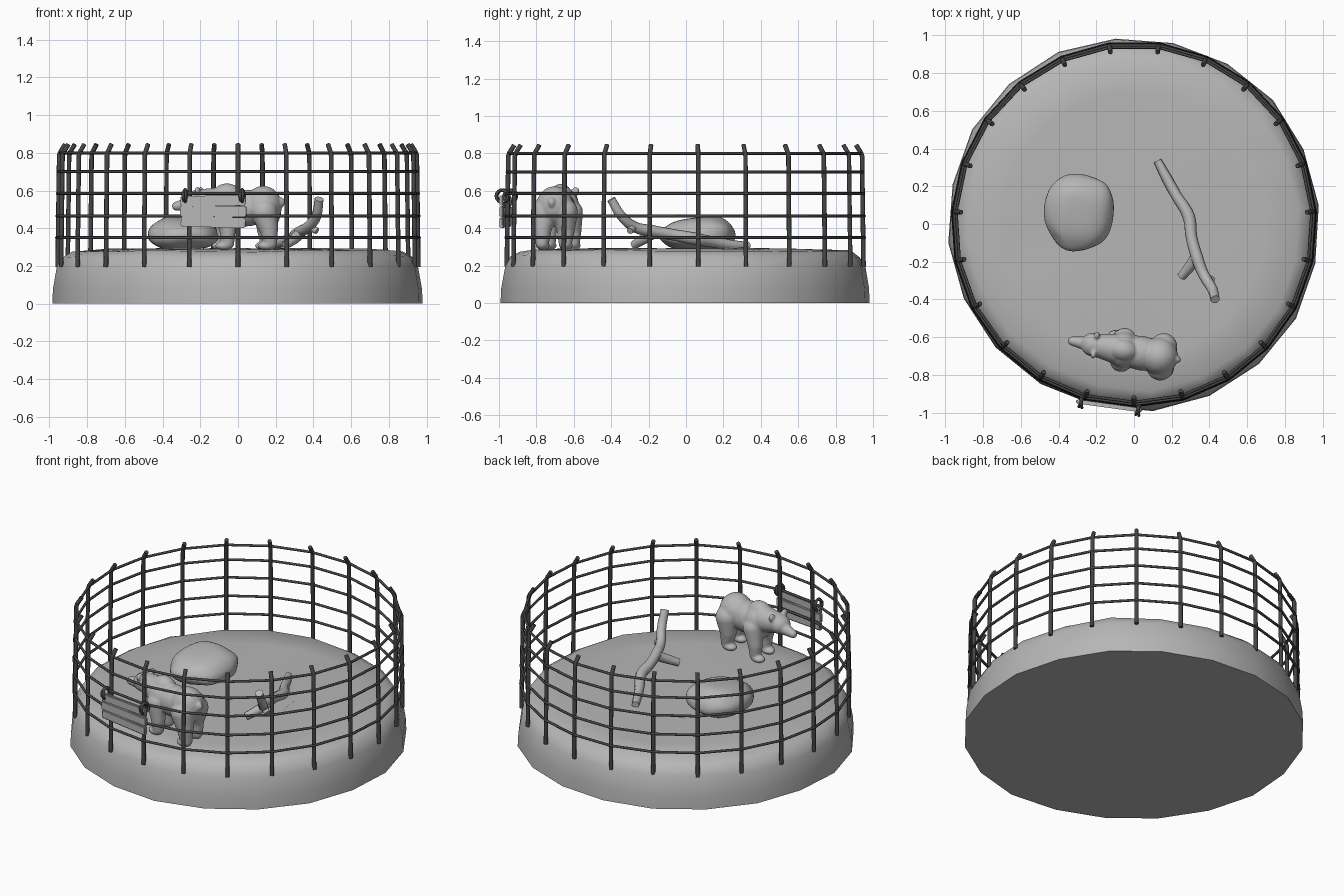
import bpy, bmesh, math, random
from mathutils import Vector, Matrix, noise

if "Cube" in bpy.data.objects:
    bpy.data.objects.remove(bpy.data.objects["Cube"])

random.seed(4)


def material(name, v):
    m = bpy.data.materials.new(name)
    m.diffuse_color = (v, v, v, 1)
    m.use_nodes = True
    m.node_tree.nodes["Principled BSDF"].inputs["Base Color"].default_value = m.diffuse_color
    return m


STONE = material("light grey", 0.47)
METAL = material("dark grey", 0.06)


def add_mesh(name, bm, mat, angle=None):
    bmesh.ops.recalc_face_normals(bm, faces=bm.faces)
    me = bpy.data.meshes.new(name)
    bm.to_mesh(me)
    bm.free()
    me.materials.append(mat)
    ob = bpy.data.objects.new(name, me)
    bpy.context.collection.objects.link(ob)
    if angle:
        select(ob)
        bpy.ops.object.shade_smooth_by_angle(angle=math.radians(angle))
    return ob


def select(ob):
    bpy.ops.object.select_all(action='DESELECT')
    ob.select_set(True)
    bpy.context.view_layer.objects.active = ob


def tubes(name, paths, radius, mat, closed=False, smooth_path=False):
    """Round tubes along paths; a fourth value scales the radius."""
    cu = bpy.data.curves.new(name, 'CURVE')
    cu.dimensions = '3D'
    cu.bevel_depth = radius
    cu.bevel_resolution = 2
    cu.use_fill_caps = True
    cu.resolution_u = 5
    for path in paths:
        sp = cu.splines.new('BEZIER' if smooth_path else 'POLY')
        pts = sp.bezier_points if smooth_path else sp.points
        pts.add(len(path) - 1)
        for p, q in zip(pts, path):
            if smooth_path:
                p.co = q[:3]
                p.handle_left_type = p.handle_right_type = 'AUTO'
            else:
                p.co = (*q[:3], 1)
            p.radius = q[3] if len(q) > 3 else 1
        sp.use_cyclic_u = closed
    ob = bpy.data.objects.new(name, cu)
    bpy.context.collection.objects.link(ob)
    cu.materials.append(mat)
    select(ob)
    bpy.ops.object.convert(target='MESH')
    bpy.ops.object.shade_smooth_by_angle(angle=math.radians(50))
    return ob


def polar(r, a, z):
    return (r * math.cos(a), r * math.sin(a), z)


# Ground: irregular twenty-sided mound with a rounded rim
N = 20
jit = [random.uniform(-0.012, 0.006) for _ in range(N)]
bm = bmesh.new()
rings = []
for r, z in [(0.5, 0), (0.992, 0), (0.988, 0.08), (0.967, 0.2), (0.937, 0.25),
             (0.885, 0.28), (0.7, 0.287), (0.35, 0.29)]:
    dz = 0.006 if z > 0.1 else 0
    rings.append([bm.verts.new(polar(r + jit[i] * (r > 0.8), math.tau * i / N + 0.1,
                                     z + random.uniform(-dz, dz))) for i in range(N)])
for a, b in zip(rings, rings[1:]):
    for i in range(N):
        j = (i + 1) % N
        bm.faces.new((a[i], a[j], b[j], b[i]))
bm.faces.new(rings[0])
bm.faces.new(rings[-1])
add_mesh("ground", bm, STONE, 50)

# Fence: twenty-three posts bent inward at the top, five straight-sided rails
POSTS = 23
angles = [-math.pi / 2 + math.tau * k / POSTS for k in range(POSTS)]
tubes("fence_posts", [[polar(0.958, a, 0.195), polar(0.95, a, 0.785), polar(0.943, a, 0.805),
                       polar(0.918, a, 0.845)] for a in angles], 0.0125, METAL)
tubes("fence_rails", [[polar(r, a, z) for a in angles] for r, z in
                      [(0.964, 0.35), (0.963, 0.465), (0.96, 0.585), (0.957, 0.70), (0.945, 0.80)]],
      0.008, METAL, closed=True)

# Plank sign on the front of the fence
turn = Matrix.Translation((-0.131, -0.958, 0)) @ Matrix.Rotation(-math.pi / POSTS, 4, 'Z')
bm = bmesh.new()
for z, h, w, tilt in [(0.433, 0.056, 0.345, 1.5), (0.490, 0.058, 0.355, 0.5), (0.546, 0.054, 0.35, -1)]:
    m = turn @ Matrix.Translation((0, -0.006, z)) @ Matrix.Rotation(math.radians(tilt), 4, 'Y')
    bmesh.ops.create_cube(bm, size=1, matrix=m @ Matrix.Diagonal((w, 0.022, h, 1)))
bmesh.ops.bevel(bm, geom=bm.edges[:], offset=0.006, segments=2, affect='EDGES')
add_mesh("sign_planks", bm, STONE, 40)

# Loops hanging the sign from the rail
loops = []
for x in (-0.15, 0.155):
    for dx, r in ((-0.008, 0.034), (0.008, 0.03)):
        loops.append([turn @ Vector((x + dx * math.cos(t), -0.002 + r * math.cos(t),
                                     0.572 + r * math.sin(t)))
                      for t in [math.tau * i / 14 for i in range(14)]])
tubes("sign_loops", loops, 0.008, METAL, closed=True)

# Rock: rounded boulder, higher at the back
bm = bmesh.new()
bmesh.ops.create_icosphere(bm, subdivisions=4, radius=1)
for v in bm.verts:
    p = Vector([math.copysign(abs(c) ** 0.85, c) for c in v.co])
    p *= 1 + 0.09 * noise.noise(v.co * 1.4 + Vector((3, 1, 7)))
    z = p.z * (0.096 + 0.022 * p.y) if p.z > 0 else p.z * 0.08
    x = p.x * (0.182 + 0.012 * p.y)
    v.co = (-0.29 + x, 0.06 + 0.2 * p.y, 0.362 + z)
add_mesh("rock", bm, STONE, 60)

# Branch: crooked limb with one fork and a stub
tubes("branch", [
    [(0.125, 0.335, 0.305, 0.75), (0.175, 0.24, 0.31, 0.95), (0.225, 0.15, 0.325, 1.0),
     (0.29, 0.04, 0.345, 1.15), (0.305, -0.07, 0.365, 1.05), (0.335, -0.18, 0.385, 1.1),
     (0.37, -0.27, 0.405, 1.0), (0.415, -0.345, 0.465, 0.95), (0.43, -0.4, 0.555, 0.85)],
    [(0.332, -0.165, 0.378, 1.0), (0.30, -0.22, 0.345, 1.0), (0.25, -0.28, 0.31, 0.8)],
    [(0.375, -0.28, 0.41, 0.8), (0.42, -0.3, 0.385, 0.6)],
], 0.029, STONE, smooth_path=True)

# Bear: overlapping rounded masses fused into one skin (head toward -x)
bm = bmesh.new()


def blob(x, y, z, rx, ry, rz):
    m = Matrix.Translation((x, y, z)) @ Matrix.Diagonal((rx, ry, rz, 1))
    bmesh.ops.create_icosphere(bm, subdivisions=3, radius=1, matrix=m)


def limb(*pts):
    for a, b in zip(pts, pts[1:]):
        for i in range(7):
            x, y, z, r = Vector(a).lerp(Vector(b), i / 6)
            blob(x, y, z, r, r, r)


blob(0.095, 0, 0.23, 0.10, 0.1, 0.108)       # rump
blob(0.0, 0, 0.22, 0.14, 0.092, 0.098)       # belly
blob(-0.1, 0, 0.225, 0.088, 0.098, 0.105)    # shoulders
blob(-0.1, 0, 0.285, 0.08, 0.06, 0.066)      # hump
limb((-0.14, 0, 0.25, 0.08), (-0.25, 0, 0.26, 0.06))
blob(-0.265, 0, 0.258, 0.06, 0.063, 0.058)   # head
limb((-0.30, 0, 0.242, 0.038), (-0.372, 0, 0.23, 0.025))
blob(0.19, 0, 0.25, 0.022, 0.02, 0.028)      # tail
for s in (-1, 1):
    blob(-0.25, s * 0.052, 0.31, 0.015, 0.022, 0.024)
    fx = -0.085 if s < 0 else -0.125
    limb((-0.1, s * 0.058, 0.2, 0.06), (fx, s * 0.063, 0.1, 0.043), (fx, s * 0.062, 0.034, 0.035))
    blob(fx - 0.02, s * 0.062, 0.02, 0.048, 0.036, 0.024)
    hx = 0.145 if s < 0 else 0.11
    limb((0.11, s * 0.055, 0.2, 0.072), (hx - 0.01, s * 0.06, 0.11, 0.05), (hx, s * 0.06, 0.034, 0.036))
    blob(hx - 0.02, s * 0.06, 0.02, 0.05, 0.037, 0.024)
bear = add_mesh("bear", bm, STONE)
bear.matrix_world = Matrix.Translation((0.04, -0.685, 0.287)) @ Matrix.Rotation(math.radians(-10), 4, 'Z')
rm = bear.modifiers.new("fuse", 'REMESH')
rm.mode = 'VOXEL'
rm.voxel_size = 0.007
rm.use_smooth_shade = True
sm = bear.modifiers.new("soften", 'SMOOTH')
sm.iterations = 5
